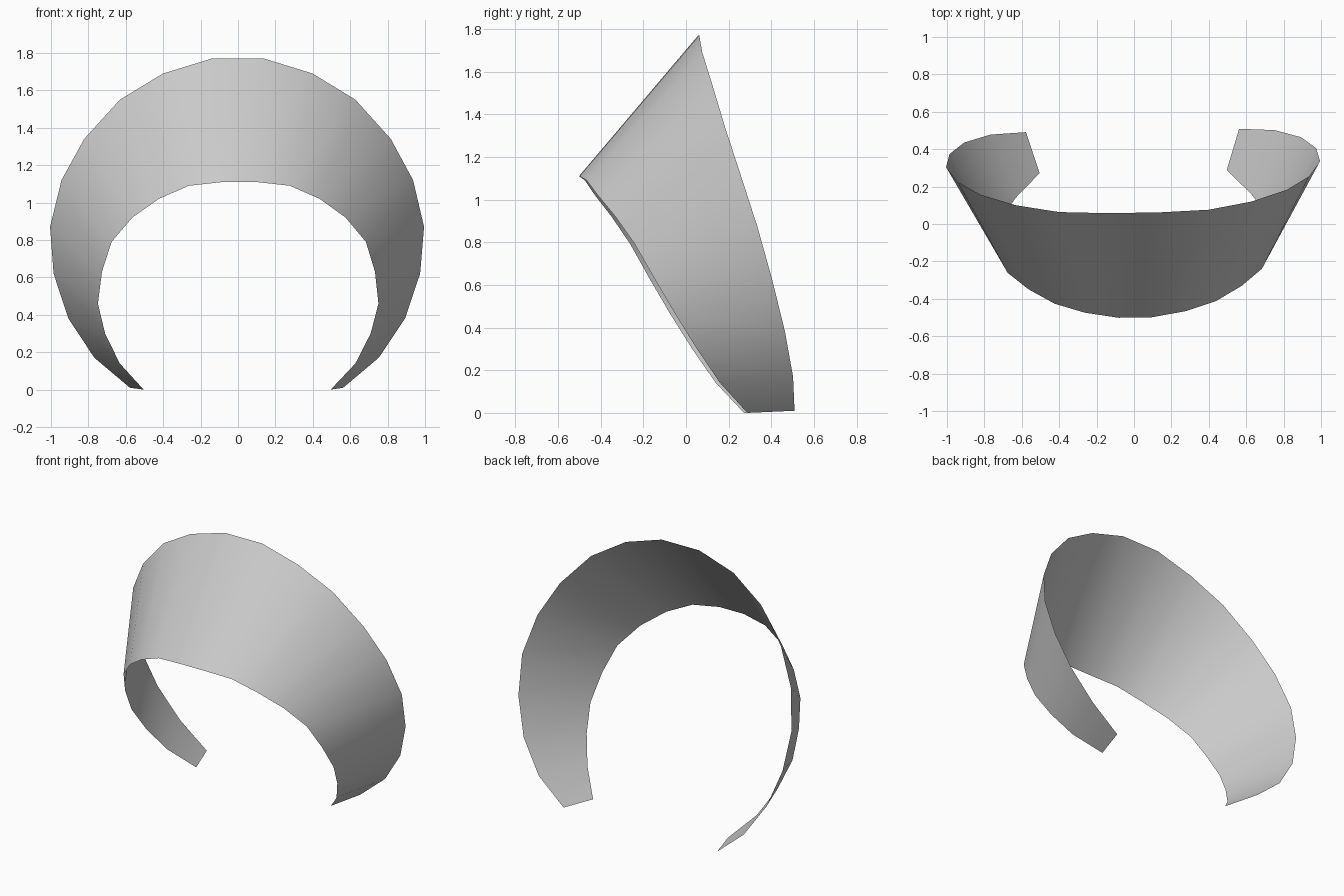
import bpy
import bmesh
import math

default_cube = bpy.data.objects.get("Cube")
if default_cube:
    bpy.data.objects.remove(default_cube, do_unlink=True)

# Material
grey = bpy.data.materials.new("light_grey")
grey.use_nodes = True
grey_colour = (0.6, 0.6, 0.6, 1.0)
grey.diffuse_color = grey_colour
grey.node_tree.nodes["Principled BSDF"].inputs["Base Color"].default_value = grey_colour

# Left half of each rim, from the crown down to the foot
outer_half = [
    (0.14, 0.06, 1.77), (0.40, 0.07, 1.69), (0.63, 0.11, 1.55), (0.82, 0.17, 1.34),
    (0.94, 0.24, 1.12), (1.0, 0.32, 0.87), (0.98, 0.39, 0.62), (0.9, 0.45, 0.38),
    (0.76, 0.49, 0.17), (0.57, 0.5, 0.01),
]
inner_half = [
    (0.09, -0.5, 1.11), (0.27, -0.47, 1.09), (0.43, -0.42, 1.02), (0.57, -0.34, 0.92),
    (0.68, -0.25, 0.79), (0.73, -0.16, 0.63), (0.75, -0.06, 0.46), (0.71, 0.04, 0.3),
    (0.63, 0.15, 0.14), (0.5, 0.28, 0),
]


def full_rim(half):
    """Mirror a half rim into one open curve running from right foot to left foot."""
    right = [(-x, y, z) for x, y, z in reversed(half)]
    return right + half


def add_strip(name, lower_rim, upper_rim, material):
    """Bridge two open rims with a single row of quads."""
    bm = bmesh.new()
    lower = [bm.verts.new(point) for point in lower_rim]
    upper = [bm.verts.new(point) for point in upper_rim]
    for i in range(len(lower) - 1):
        face = bm.faces.new((lower[i], lower[i + 1], upper[i + 1], upper[i]))
        face.smooth = True
    mesh = bpy.data.meshes.new(name)
    bm.to_mesh(mesh)
    bm.free()
    mesh.materials.append(material)
    strip = bpy.data.objects.new(name, mesh)
    bpy.context.collection.objects.link(strip)
    return strip


# Flared open band, turned very slightly about the vertical
band = add_strip("flared_band", full_rim(inner_half), full_rim(outer_half), grey)
band.rotation_euler.z = math.radians(0.9)
